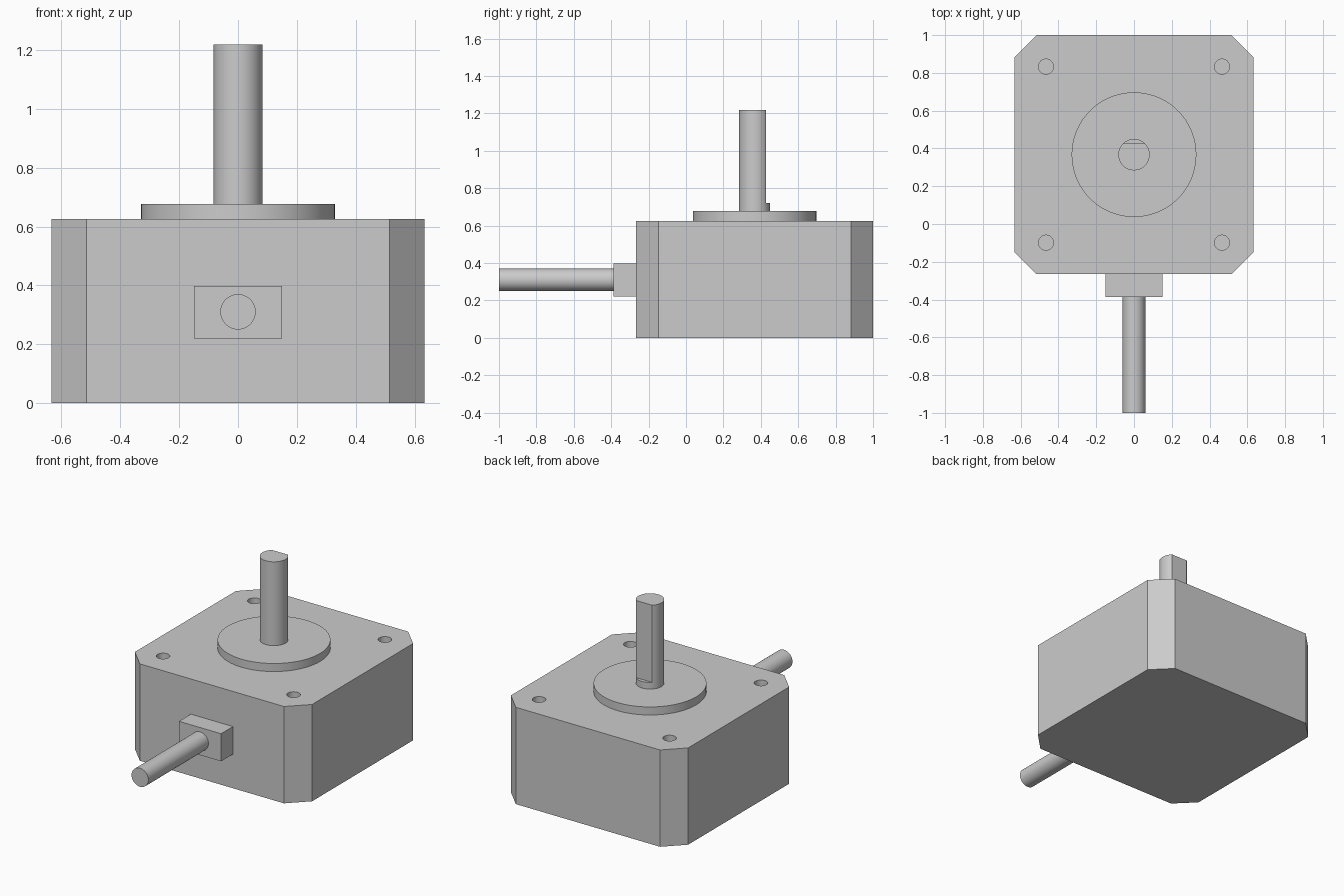
import bpy, bmesh, math

if "Cube" in bpy.data.objects:
    bpy.data.objects.remove(bpy.data.objects["Cube"])

CY = 0.367   # motor axis position in y
HALF = 0.633 # half width of the square body


def prism(name, profile, z0, z1):
    """Extrude a closed xy profile between two heights."""
    bm = bmesh.new()
    face = bm.faces.new([bm.verts.new((x, y, z0)) for x, y in profile])
    ext = bmesh.ops.extrude_face_region(bm, geom=[face])
    verts = [v for v in ext["geom"] if isinstance(v, bmesh.types.BMVert)]
    bmesh.ops.translate(bm, verts=verts, vec=(0, 0, z1 - z0))
    bmesh.ops.recalc_face_normals(bm, faces=bm.faces)
    mesh = bpy.data.meshes.new(name)
    bm.to_mesh(mesh)
    bm.free()
    ob = bpy.data.objects.new(name, mesh)
    bpy.context.collection.objects.link(ob)
    return ob


def rect(x0, x1, y0, y1):
    return [(x0, y0), (x1, y0), (x1, y1), (x0, y1)]


def circle(r, cx=0, cy=0, n=64):
    return [(cx + r * math.cos(2 * math.pi * i / n),
             cy + r * math.sin(2 * math.pi * i / n)) for i in range(n)]


def smooth(ob):
    bpy.ops.object.select_all(action='DESELECT')
    ob.select_set(True)
    bpy.context.view_layer.objects.active = ob
    bpy.ops.object.shade_smooth_by_angle(angle=math.radians(30))


def cut(ob, cutter):
    """Subtract a cutter, apply the result and discard the cutter."""
    mod = ob.modifiers.new("cut", 'BOOLEAN')
    mod.operation, mod.solver, mod.object = 'DIFFERENCE', 'EXACT', cutter
    bpy.context.view_layer.objects.active = ob
    bpy.ops.object.modifier_apply(modifier=mod.name)
    bpy.data.objects.remove(cutter)


# Square body with chamfered vertical corners
a, b = HALF, HALF - 0.118
octagon = [(a, -b), (a, b), (b, a), (-b, a), (-a, b), (-a, -b), (-b, -a), (b, -a)]
body = prism("motor_body", [(x, y + CY) for x, y in octagon], 0, 0.625)

# Four blind mounting holes
for sx in (-1, 1):
    for sy in (-1, 1):
        cut(body, prism("hole_cutter", circle(0.04, sx * 0.466, CY + sy * 0.466, 32), 0.495, 0.7))
smooth(body)

# Raised round pilot on the top face
smooth(prism("pilot_boss", circle(0.33, 0, CY, 96), 0.625, 0.677))

# Output shaft with a flat cut above its round foot
shaft = prism("output_shaft", circle(0.083, 0, CY), 0.677, 1.218)
cut(shaft, prism("flat_cutter", rect(-0.2, 0.2, CY + 0.06, CY + 0.2), 0.72, 1.4))
smooth(shaft)

# Cable socket on the front face
prism("cable_socket", rect(-0.15, 0.15, -0.387, CY - HALF), 0.22, 0.398)

# Round cable running forward
cable = prism("cable", circle(0.06), 0, 0.613)
cable.rotation_euler = (math.pi / 2, 0, 0)
cable.location = (0, -0.387, 0.31)
smooth(cable)
